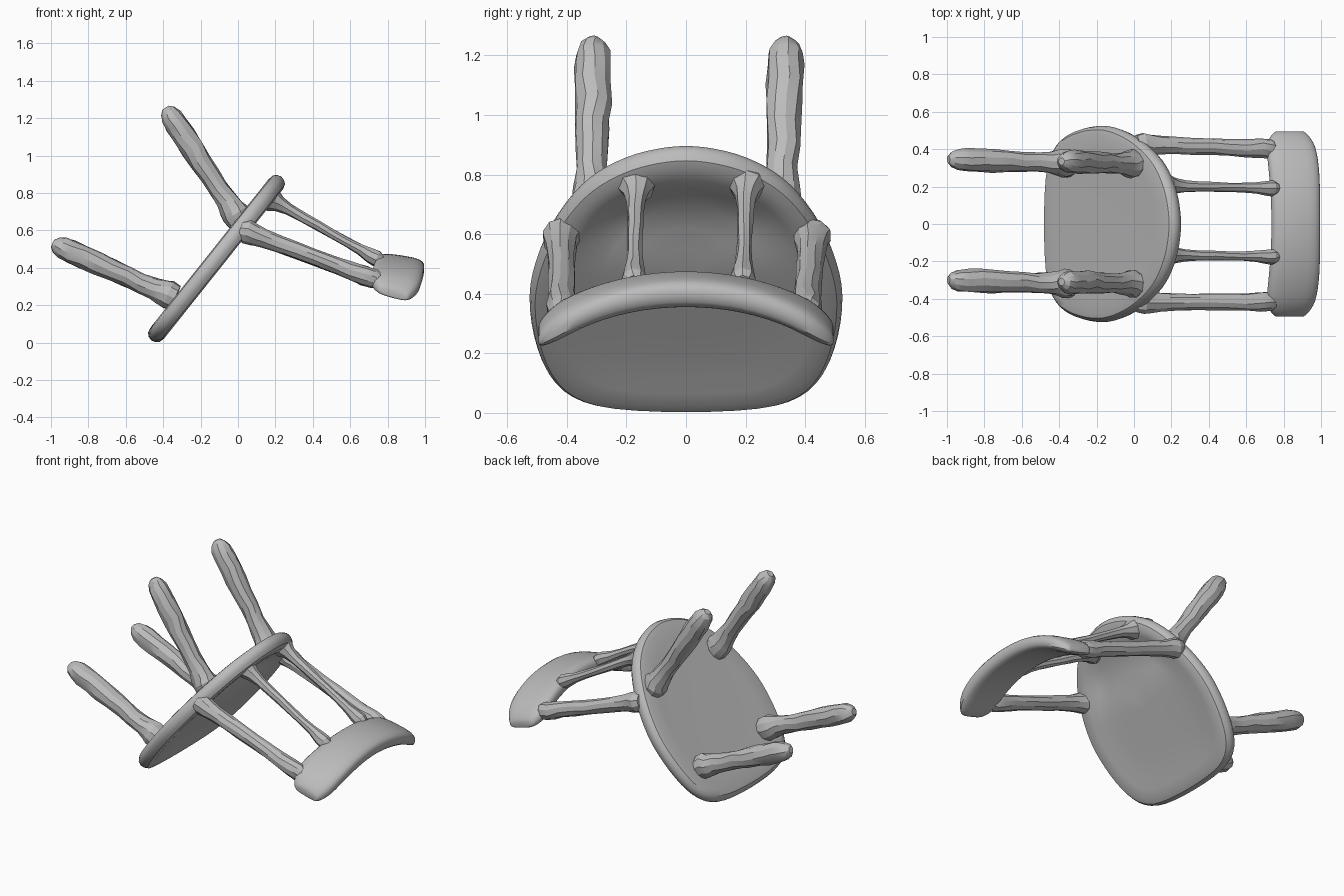
import bpy, bmesh, math, random
from mathutils import Vector

random.seed(4)
cube = bpy.data.objects.get("Cube")
if cube:
    bpy.data.objects.remove(cube, do_unlink=True)

# One plain grey for the whole chair
grey = bpy.data.materials.new("plain grey")
grey.use_nodes = True
COLOR = (0.5, 0.5, 0.5, 1)
grey.diffuse_color = COLOR
grey.node_tree.nodes["Principled BSDF"].inputs["Base Color"].default_value = COLOR


def loft(name, rings, angle):
    """Skin a list of equal-length closed rings and cap both ends."""
    bm = bmesh.new()
    loops = [[bm.verts.new(p) for p in ring] for ring in rings]
    n = len(loops[0])
    for a, b in zip(loops, loops[1:]):
        for i in range(n):
            j = (i + 1) % n
            bm.faces.new((a[i], a[j], b[j], b[i]))
    bm.faces.new(loops[0][::-1])
    bm.faces.new(loops[-1])
    bmesh.ops.recalc_face_normals(bm, faces=bm.faces)
    mesh = bpy.data.meshes.new(name)
    bm.to_mesh(mesh)
    bm.free()
    mesh.materials.append(grey)
    ob = bpy.data.objects.new(name, mesh)
    bpy.context.collection.objects.link(ob)
    bpy.ops.object.select_all(action='DESELECT')
    ob.select_set(True)
    bpy.context.view_layer.objects.active = ob
    bpy.ops.object.shade_smooth_by_angle(angle=math.radians(angle))


def smooth_closed(pts, steps):
    """Catmull-Rom samples through a closed 2D outline."""
    pts = [Vector(p) for p in pts]
    out, n = [], len(pts)
    for i in range(n):
        a, b, c, d = (pts[(i + k) % n] for k in (-1, 0, 1, 2))
        for s in range(steps):
            t = s / steps
            out.append(0.5 * (2 * b + (c - a) * t + (2 * a - 5 * b + 4 * c - d) * t ** 2
                              + (3 * b - a - 3 * c + d) * t ** 3))
    return out


def rod(name, start, end, profile, sides=10):
    """Knobbly tapered rod; profile is (fraction along, radius)."""
    start, end = Vector(start), Vector(end)
    axis = (end - start).normalized()
    side = axis.cross(Vector((0, 1, 0))).normalized()
    up = axis.cross(side)
    rings = []
    for t, r in profile:
        twist = random.uniform(0, 0.3)
        ring = []
        for i in range(sides):
            a = math.tau * i / sides + twist
            k = r * random.uniform(0.95, 1.07)
            ring.append(start.lerp(end, t) + (side * math.cos(a) + up * math.sin(a)) * k)
        rings.append(ring)
    loft(name, rings, 24)


# Seat: rounded outline, tilted on its front edge, hollowed near the back rest
half = [(0.1, 0.54), (0.2, 0.505), (0.3, 0.44), (0.38, 0.35), (0.455, 0.215), (0.505, 0.065),
        (0.525, -0.08), (0.51, -0.25), (0.465, -0.40), (0.385, -0.50), (0.25, -0.55)]
outline = smooth_closed([(0, 0.553)] + half + [(0, -0.565)]
                        + [(-y, u) for y, u in reversed(half)], 3)
center = Vector((-0.112, 0, 0.454))
along = Vector((0.623, 0, 0.782))
normal = Vector((-0.782, 0, 0.623))        # points to the leg side
seat_profile = [(0.01, -0.035), (0.25, -0.035), (0.4, -0.035), (0.55, -0.036), (0.7, -0.039),
                (0.82, -0.045), (0.91, -0.048), (0.965, -0.04), (0.99, -0.021), (1.0, 0.0),
                (0.99, 0.022), (0.96, 0.04), (0.9, 0.046), (0.75, 0.044), (0.4, 0.042),
                (0.01, 0.042)]
rings = []
for scale, height in seat_profile:
    ring = []
    for p in outline:
        y, u = p * scale
        dip = 0.03 * math.exp(-((u - 0.27) / 0.13) ** 2) if height < 0 and scale < 0.75 else 0
        ring.append(center + Vector((0, y, 0)) + along * u + normal * (height + dip))
    rings.append(ring)
loft("seat", rings, 35)

# Legs: slight flare at the seat, swelling towards a rounded tip
leg_profile = [(0.0, 0.07), (0.06, 0.076), (0.11, 0.067), (0.18, 0.058), (0.28, 0.053),
               (0.4, 0.055), (0.52, 0.059), (0.64, 0.062), (0.75, 0.064), (0.85, 0.062),
               (0.92, 0.057), (0.97, 0.043), (1.0, 0.02)]
for label, y0, y1 in (("front", -0.32, -0.31), ("back", 0.32, 0.335)):
    rod("upper_leg_" + label, (0.01, y0, 0.65), (-0.388, y1, 1.255), leg_profile)
for label, y0, y1 in (("front", -0.32, -0.30), ("back", 0.325, 0.345)):
    rod("lower_leg_" + label, (-0.335, y0, 0.237), (-0.992, y1, 0.53), leg_profile)

# Back posts and thin spindles, flared where they meet seat and top rail
post_profile = [(0.0, 0.05), (0.05, 0.064), (0.1, 0.058), (0.17, 0.05), (0.28, 0.046),
                (0.4, 0.044), (0.53, 0.044), (0.66, 0.045), (0.78, 0.047), (0.88, 0.053),
                (0.95, 0.052), (1.0, 0.036)]
spindle_profile = [(0.0, 0.055), (0.06, 0.06), (0.12, 0.042), (0.2, 0.032), (0.32, 0.028),
                   (0.45, 0.027), (0.58, 0.025), (0.7, 0.025), (0.82, 0.03), (0.9, 0.038),
                   (0.96, 0.042), (1.0, 0.03)]
for label, y0, y1 in (("front", -0.42, -0.415), ("back", 0.425, 0.40)):
    rod("back_post_" + label, (0.01, y0, 0.605), (0.765, y1, 0.325), post_profile)
for label, y0, y1 in (("front", -0.165, -0.175), ("back", 0.205, 0.19)):
    rod("back_spindle_" + label, (0.15, y0, 0.78), (0.765, y1, 0.435), spindle_profile, 8)

# Curved top rail: rounded section swept across the width
rings = []
N = 32
for k in range(N + 1):
    s = -math.cos(math.pi * k / N)
    y = 0.495 * s
    # ends close in a rounded tip
    e = max(0.0, (abs(s) - 0.8) / 0.2)
    fat = math.sqrt(max(0.0, 1 - e * e)) * 0.7 + 0.3
    inner = Vector((0.735 - 0.045 * s ** 2 + 0.045 * s ** 10, y,
                    0.435 - 0.125 * s ** 2 - 0.02 * s ** 6))
    outer = Vector((0.995 - 0.05 * s ** 4 - 0.015 * s ** 10, y,
                    0.395 - 0.13 * s ** 2 - 0.03 * s ** 4))
    mid = (inner + outer) / 2
    half_w = (outer - inner) / 2 * (0.6 + 0.4 * fat)
    thick = Vector((0.15, 0, 1)).normalized() * 0.052 * fat
    ring = []
    for i in range(20):
        a = math.tau * i / 20
        c, d = math.cos(a), math.sin(a)
        ring.append(mid + half_w * math.copysign(abs(c) ** 0.6, c)
                    + thick * math.copysign(abs(d) ** 0.65, d))
    rings.append(ring)
loft("top_rail", rings, 40)
